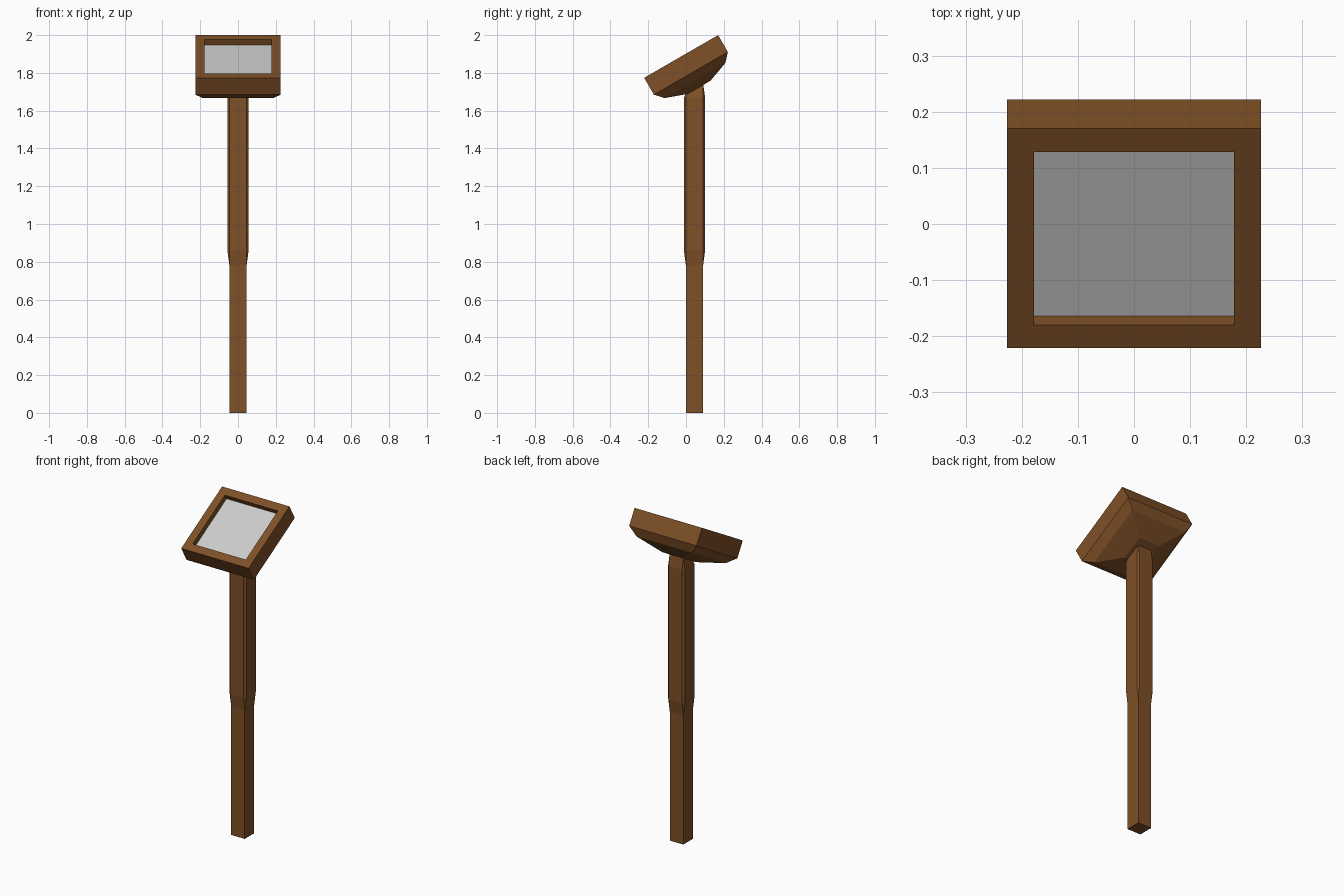
import bpy, bmesh, math
from mathutils import Matrix

if "Cube" in bpy.data.objects:
    bpy.data.objects.remove(bpy.data.objects["Cube"])


def loft(name, rings, cap_end, mat):
    """Bridge successive vertex rings; coincident points are welded."""
    bm = bmesh.new()
    vr = [[bm.verts.new(p) for p in r] for r in rings]
    n = len(vr[0])
    for a, b in zip(vr, vr[1:]):
        for i in range(n):
            j = (i + 1) % n
            bm.faces.new((a[i], a[j], b[j], b[i]))
    bm.faces.new(vr[0][::-1])
    if cap_end:
        bm.faces.new(vr[-1])
    bmesh.ops.remove_doubles(bm, verts=bm.verts[:], dist=1e-4)
    bmesh.ops.recalc_face_normals(bm, faces=bm.faces[:])
    me = bpy.data.meshes.new(name)
    bm.to_mesh(me)
    bm.free()
    ob = bpy.data.objects.new(name, me)
    bpy.context.collection.objects.link(ob)
    if mat:
        me.materials.append(mat)
    return ob


wood = bpy.data.materials.new("wood")
wood.diffuse_color = (0.21, 0.08, 0.02, 1)
wood.use_nodes = True
wood.node_tree.nodes["Principled BSDF"].inputs["Base Color"].default_value = wood.diffuse_color

# Post: square below, corners chamfered where the upper part swells out
A, CY = 0.0455, 0.045


def post_ring(e, z, slope=0.0):
    o = A + e
    pts = [(o, -A), (o, A), (A, o), (-A, o), (-o, A), (-o, -A), (-A, -o), (A, -o)]
    return [(x, y + CY, z + slope * y) for x, y in pts]


loft("post", [post_ring(0, 0), post_ring(0, 0.78), post_ring(0.0105, 0.86),
              post_ring(0.0105, 1.67), post_ring(0, 1.717, math.tan(math.radians(30)))],
     True, wood)

# Head, built flat then tilted 30 degrees
tilt = Matrix.Translation((0, -0.0257, 1.887)) @ Matrix.Rotation(math.radians(30), 4, 'X')


def square(h, z):
    return [(-h, -h, z), (h, -h, z), (h, h, z), (-h, h, z)]


# Tapered back, box sides, rim and recess walls
head = loft("sign_frame", [square(0.07, -0.189), square(0.186, -0.147),
                           square(0.226, -0.103), square(0.226, 0),
                           square(0.178, 0), square(0.178, -0.032)], False, wood)
head.matrix_world = tilt

# Grey panel at the bottom of the recess
bpy.ops.mesh.primitive_plane_add(size=0.356)
panel = bpy.context.object
panel.name = "panel"
panel.matrix_world = tilt @ Matrix.Translation((0, 0, -0.032))
